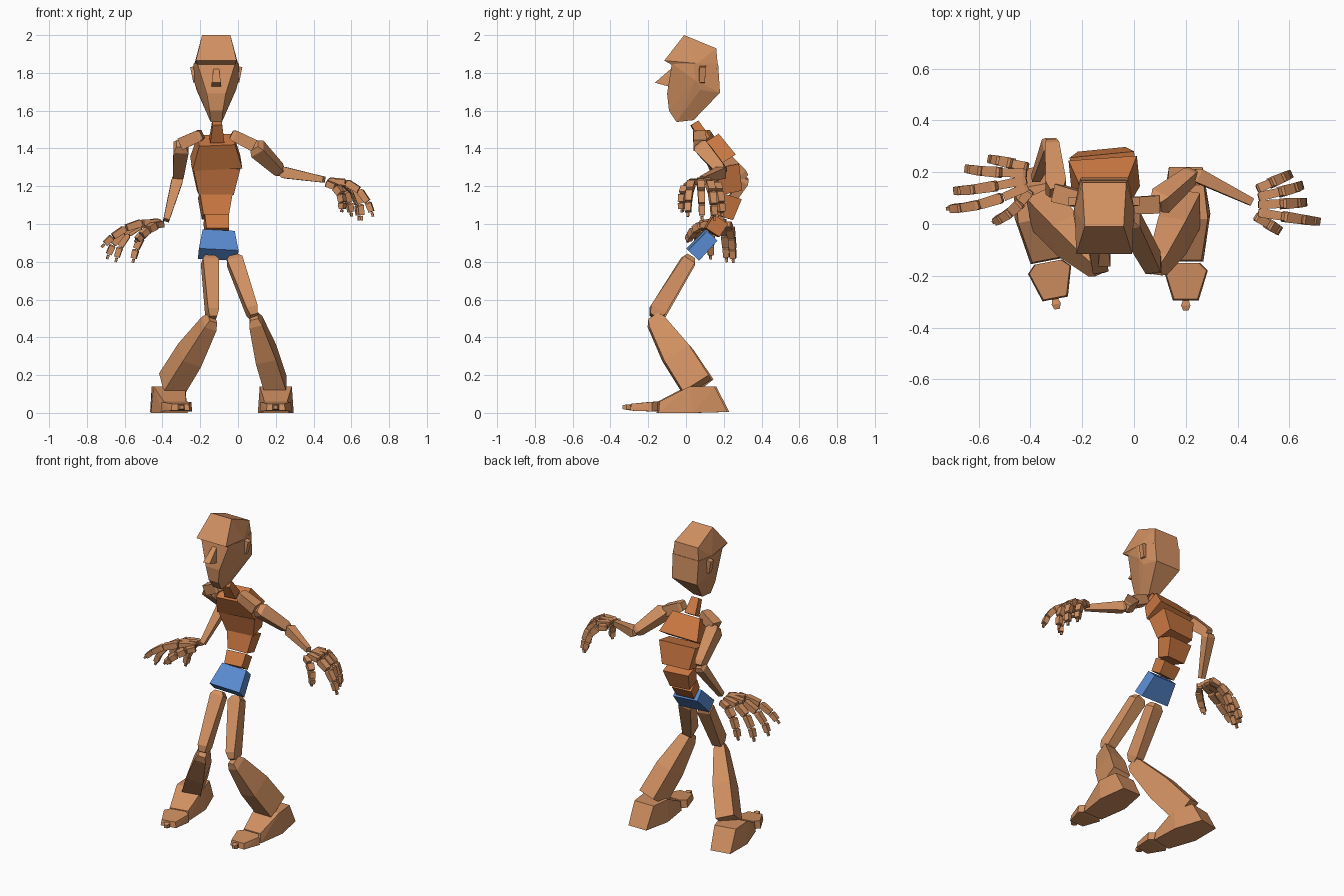
import bpy, bmesh, math
from mathutils import Vector as V, Matrix


def material(name, rgb):
    m = bpy.data.materials.new(name)
    m.diffuse_color = (*rgb, 1)
    return m


TAN = material("tan", (0.64, 0.28, 0.12))
ORANGE = material("orange", (0.60, 0.19, 0.055))
BLUE = material("blue", (0.10, 0.26, 0.64))


def hull(name, pts, mat=TAN, matrix=None):
    """Flat-faced convex solid around a few points."""
    bm = bmesh.new()
    for p in pts:
        bm.verts.new(p)
    res = bmesh.ops.convex_hull(bm, input=bm.verts)
    junk = [g for g in res["geom_interior"] if isinstance(g, bmesh.types.BMVert)]
    if junk:
        bmesh.ops.delete(bm, geom=junk, context="VERTS")
    bmesh.ops.dissolve_limit(bm, angle_limit=0.03, verts=bm.verts, edges=bm.edges)
    bmesh.ops.recalc_face_normals(bm, faces=bm.faces)
    if matrix:
        bm.transform(matrix)
    me = bpy.data.meshes.new(name)
    bm.to_mesh(me)
    bm.free()
    me.materials.append(mat)
    ob = bpy.data.objects.new(name, me)
    bpy.context.collection.objects.link(ob)
    return ob


def limb(name, a, b, rings, side=(1, 0, 0), mat=TAN):
    """Four-sided tapered block from a to b; rings are (t, width, depth)."""
    a, b = V(a), V(b)
    d = (b - a).normalized()
    s = V(side)
    s = (s - d * s.dot(d)).normalized()
    n = d.cross(s)
    pts = []
    for t, w, h in rings:
        c = a.lerp(b, t)
        pts += [c + s * (w / 2 * i) + n * (h / 2 * j) for i in (-1, 1) for j in (-1, 1)]
    return hull(name, pts, mat)


def mirrored(pts, cx=0.0):
    return [(cx + k * x, y, z) for x, y, z in pts for k in (-1, 1)]


# Head: skull cap overhanging the face, nose and ears
HX = -0.115
hull("skull_cap", mirrored([(.075, -.01, 2.0), (.085, .16, 1.93), (.108, -.115, 1.865),
     (.10, -.08, 1.845), (.115, .06, 1.85), (.095, .17, 1.82)], HX))
hull("face", mirrored([(.10, -.075, 1.85), (.12, .04, 1.85), (.095, .17, 1.85), (.118, .05, 1.76),
     (.09, .18, 1.695), (.105, .075, 1.71), (.05, -.10, 1.69), (.035, -.09, 1.60),
     (.03, -.05, 1.54), (.032, .04, 1.55)], HX))
hull("nose", mirrored([(.014, -.07, 1.83), (.024, -.165, 1.748), (.024, -.08, 1.725)], HX))
for k, label in ((-1, "right"), (1, "left")):
    hull(label + "_ear", [(HX + k * x, y, z) for x, y, z in
         [(.10, .065, 1.745), (.10, .10, 1.745), (.10, .07, 1.84), (.10, .105, 1.84),
          (.122, .07, 1.75), (.122, .10, 1.75), (.138, .072, 1.83), (.138, .105, 1.83)]])

# Torso: pelvis up to the neck, leaning back and then forward
TORSO = [
    ("pelvis", (-.105, .035, .838), (-.105, .135, .942), .21, .17, .08, .075, BLUE),
    ("waist", (-.11, .135, .955), (-.115, .18, 1.025), .12, .13, .085, .09, ORANGE),
    ("abdomen", (-.12, .20, 1.035), (-.12, .235, 1.15), .135, .175, .09, .11, ORANGE),
    ("ribcage", (-.12, .235, 1.165), (-.118, .205, 1.305), .185, .25, .11, .13, ORANGE),
    ("chest", (-.115, .195, 1.325), (-.115, .12, 1.445), .265, .19, .14, .11, ORANGE),
    ("neck", (-.112, .10, 1.445), (-.11, .045, 1.535), .075, .05, .06, .045, ORANGE)]
for name, a, b, w0, w1, d0, d1, mat in TORSO:
    limb(name, a, b, [(0, w0, d0), (1, w1, d1)], (1, .1, 0), mat)

# Arms: collar bone, upper arm and forearm
ARMS = {
    "right": [(-.19, .09, 1.475), (-.30, .12, 1.425), (-.318, .315, 1.245), (-.38, .175, 1.02)],
    "left": [(-.035, .07, 1.475), (.085, .075, 1.415), (.23, .195, 1.275), (.455, .085, 1.235)]}
for label, p in ARMS.items():
    limb(label + "_collar", p[0], p[1], [(0, .05, .045), (.15, .065, .06), (1, .07, .065)], (0, 1, 0))
    limb(label + "_upper_arm", p[1], p[2], [(0, .05, .05), (.12, .08, .08), (.9, .055, .06), (1, .04, .04)])
    limb(label + "_forearm", p[2], p[3], [(0, .04, .04), (.08, .055, .06), (1, .03, .032)], (0, 1, 0))

# Hands: each finger is a bent chain of short blocks from (start, bend, tip)
HANDS = {
    "right": [((-.41, .145, 1.01), (-.58, .06, 1.03), (-.715, .06, .885)),
              ((-.415, .17, 1.015), (-.63, .125, 1.02), (-.69, .13, .825)),
              ((-.415, .195, 1.01), (-.60, .20, 1.02), (-.645, .215, .81)),
              ((-.41, .22, 1.0), (-.52, .245, .99), (-.555, .25, .805)),
              ((-.40, .13, 1.0), (-.46, .04, 1.0), (-.54, .01, .91))],
    "left": [((.48, .045, 1.225), (.655, .015, 1.25), (.712, .01, 1.05)),
             ((.48, .075, 1.23), (.655, .08, 1.26), (.655, .085, 1.03)),
             ((.48, .105, 1.23), (.645, .14, 1.25), (.64, .15, 1.03)),
             ((.475, .135, 1.22), (.575, .18, 1.24), (.60, .19, 1.05)),
             ((.47, .03, 1.215), (.57, -.03, 1.20), (.55, -.02, 1.07))]}
for label, fingers in HANDS.items():
    for i, (a, b, c) in enumerate(fingers):
        a, b, c = V(a), V(b), V(c)
        out = c - a
        side = (-out.y, out.x, 0)
        ts = [0, .30, .58, .82, .97, 1.03]
        pts = [a * (1 - t) ** 2 + b * (2 * t * (1 - t)) + c * t * t for t in ts]
        part = "thumb" if i == 4 else "finger_%d" % (i + 1)
        for j, w in enumerate((.036, .042, .038, .034, .014)):
            limb("%s_%s_%d" % (label, part, j + 1), pts[j], pts[j + 1],
                 [(0, w * .7, w * .6), (.12, w, w * .95), (.94, w * .9, w * .85)], side)

# Legs: thigh, knee and broad shin
LEGS = {"right": ((-.15, .025, .825), (-.135, -.17, .50), (-.355, .06, .145), (1, .2, 0)),
        "left": ((-.025, .025, .825), (.085, -.17, .51), (.20, .06, .145), (1, 0, 0))}
for label, (hip, knee, ankle, side) in LEGS.items():
    limb(label + "_thigh", hip, knee, [(0, .05, .045), (.07, .085, .07), (.9, .06, .09), (1, .04, .05)], side)
    limb(label + "_shin", knee, ankle, [(0, .045, .06), (.08, .07, .095), (.55, .11, .155), (1, .115, .16)], side)

# Feet: wedge foot, toe block and small tip
for label, x, turn in (("right", -.36, .19), ("left", .20, 0)):
    m = Matrix.Translation((x, 0, 0)) @ Matrix.Rotation(turn, 4, "Z")
    hull(label + "_foot", mirrored([(.065, .22, .005), (.095, .04, 0), (.068, -.145, 0), (.06, -.14, .06),
         (.085, .02, .14), (.07, .15, .14)]), TAN, m)
    hull(label + "_toes", mirrored([(.055, -.15, .01), (.085, -.18, .008), (.05, -.295, .012),
         (.05, -.15, .06), (.08, -.18, .058), (.045, -.29, .048)]), TAN, m)
    hull(label + "_toe_tip", mirrored([(.012, -.295, .018), (.018, -.315, .016), (.01, -.335, .02),
         (.012, -.295, .042), (.018, -.315, .045), (.01, -.335, .04)]), TAN, m)
